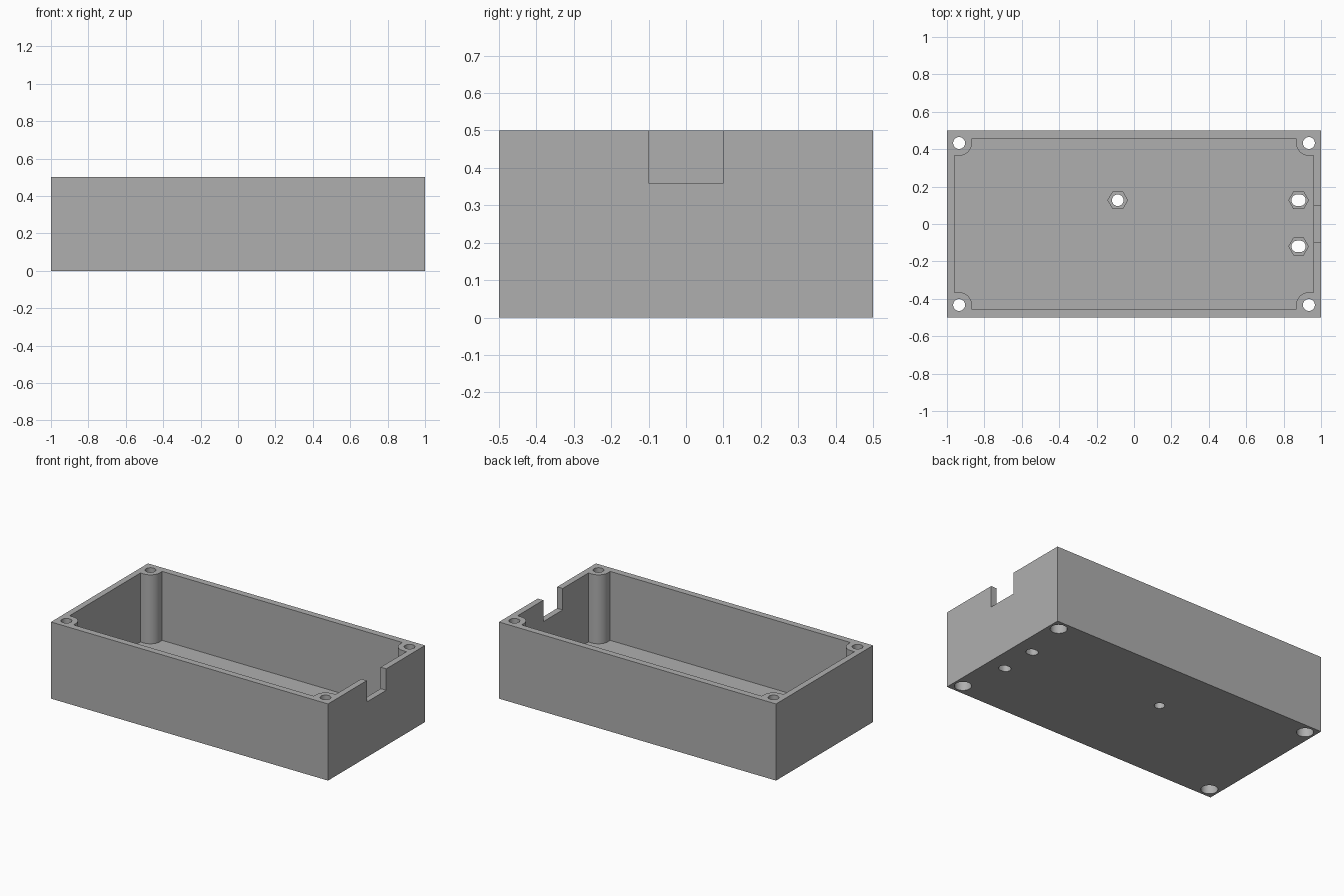
import bpy, bmesh
from math import sin, cos, pi, radians

cube = bpy.data.objects.get("Cube")
if cube:
    bpy.data.objects.remove(cube, do_unlink=True)

LENGTH, WIDTH, HEIGHT, FLOOR = 2.0, 1.0, 0.5, 0.05
INNER_X, INNER_Y = 0.96, 0.457
POST_X, POST_Y, POST_R = 0.935, 0.433, 0.068

grey = bpy.data.materials.new("plain grey")
grey.use_nodes = True
colour = (0.43, 0.43, 0.43, 1)
grey.diffuse_color = colour
grey.node_tree.nodes["Principled BSDF"].inputs["Base Color"].default_value = colour


def prism(name, outline, z0, z1):
    """Extrude a counter-clockwise outline from z0 to z1."""
    bm = bmesh.new()
    low = [bm.verts.new((x, y, z0)) for x, y in outline]
    high = [bm.verts.new((x, y, z1)) for x, y in outline]
    bm.faces.new(low[::-1])
    bm.faces.new(high)
    n = len(outline)
    for i in range(n):
        j = (i + 1) % n
        bm.faces.new((low[i], low[j], high[j], high[i]))
    mesh = bpy.data.meshes.new(name)
    bm.to_mesh(mesh)
    bm.free()
    mesh.materials.append(grey)
    obj = bpy.data.objects.new(name, mesh)
    bpy.context.collection.objects.link(obj)
    return obj


def rectangle(x0, x1, y0, y1):
    return [(x0, y0), (x1, y0), (x1, y1), (x0, y1)]


def ring(x, y, r, sides, slot=0):
    """Regular polygon, optionally stretched into a slot along x."""
    points = []
    for i in range(sides):
        a = 2 * pi * (i + (0.5 if slot else 0)) / sides
        shift = slot if cos(a) > 0 else -slot
        points.append((x + r * cos(a) + shift, y + r * sin(a)))
    return points


def combine(target, tool, operation):
    tool.hide_render = True
    mod = target.modifiers.new(operation.lower(), "BOOLEAN")
    mod.operation, mod.solver, mod.object = operation, "EXACT", tool
    bpy.context.view_layer.objects.active = target
    bpy.ops.object.modifier_apply(modifier=mod.name)
    bpy.data.objects.remove(tool, do_unlink=True)


def cavity_outline():
    """Inner wall outline stepping round the four corner posts."""
    quarter = [(INNER_X, POST_Y - POST_R)]
    steps = 12
    for i in range(steps + 1):
        a = -pi / 2 - i * pi / 2 / steps
        quarter.append((POST_X + POST_R * cos(a), POST_Y + POST_R * sin(a)))
    quarter.append((POST_X - POST_R, INNER_Y))
    outline = []
    for sx, sy in ((1, 1), (-1, 1), (-1, -1), (1, -1)):
        part = quarter if sx * sy > 0 else quarter[::-1]
        outline += [(sx * x, sy * y) for x, y in part]
    return outline


# Box shell with corner posts
box = prism("enclosure_box",
            rectangle(-LENGTH / 2, LENGTH / 2, -WIDTH / 2, WIDTH / 2), 0, HEIGHT)
combine(box, prism("cavity", cavity_outline(), FLOOR, HEIGHT + 0.1), "DIFFERENCE")

# Cable notch in the left end wall
combine(box, prism("cable_notch", rectangle(0.9, 1.1, -0.1, 0.1), 0.36, 0.7), "DIFFERENCE")

# Screw holes through the posts, widened at the base for the heads
for sx in (-1, 1):
    for sy in (-1, 1):
        x, y = sx * POST_X, sy * POST_Y
        combine(box, prism("screw_hole", ring(x, y, 0.032, 32), -0.1, 0.7), "DIFFERENCE")
        combine(box, prism("head_recess", ring(x, y, 0.05, 32), -0.1, 0.1), "DIFFERENCE")

# Hexagonal standoffs with bolt holes through the floor
for x, y, slot in ((-0.087, 0.127, 0), (0.88, 0.127, 0.007), (0.88, -0.12, 0.007)):
    combine(box, prism("standoff", ring(x, y, 0.055, 6), 0.02, FLOOR + 0.05), "UNION")
    combine(box, prism("bolt_hole", ring(x, y, 0.031, 32, slot), -0.1, 0.3), "DIFFERENCE")

# Smooth the round surfaces and keep the edges crisp
bpy.ops.object.select_all(action="DESELECT")
box.select_set(True)
bpy.context.view_layer.objects.active = box
bpy.ops.object.shade_smooth_by_angle(angle=radians(30))
